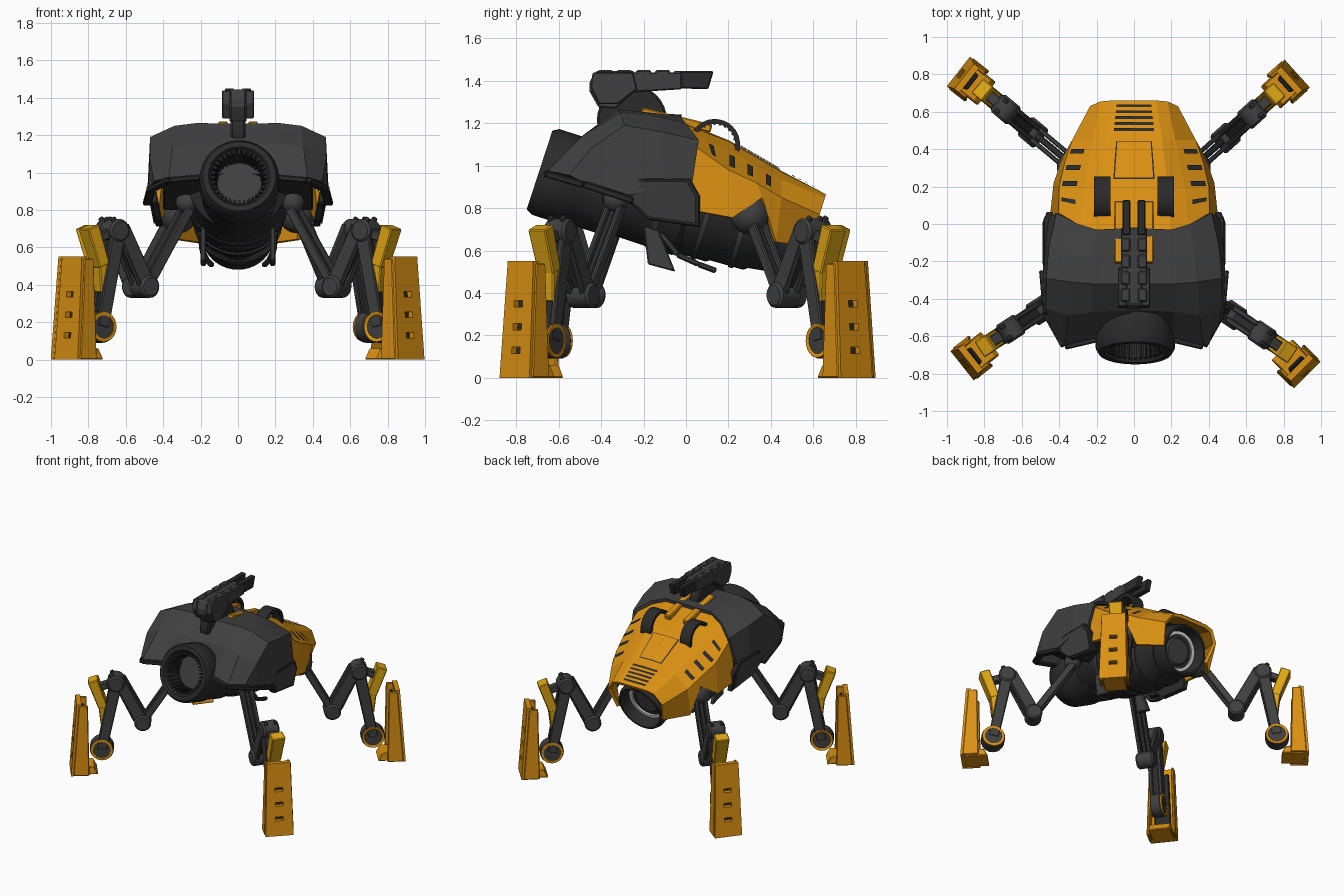
import bpy, bmesh, math
from mathutils import Vector, Matrix

if "Cube" in bpy.data.objects:
    bpy.data.objects.remove(bpy.data.objects["Cube"])


def material(name, r, g, b):
    m = bpy.data.materials.new(name)
    m.use_nodes = True
    m.diffuse_color = (r, g, b, 1)
    bsdf = next(n for n in m.node_tree.nodes if n.type == "BSDF_PRINCIPLED")
    bsdf.inputs["Base Color"].default_value = (r, g, b, 1)
    return m


ORANGE = material("orange", 0.7, 0.28, 0.006)
AMBER = material("amber", 0.74, 0.38, 0.007)
GREY = material("charcoal", 0.05, 0.05, 0.05)
BLACK = material("near black", 0.024, 0.024, 0.024)
LIGHT = material("light ring", 0.7, 0.7, 0.7)


def build(name, verts, faces, mat, M=Matrix(), smooth=False, closed=True, bevel=0.0):
    bm = bmesh.new()
    vs = [bm.verts.new(M @ Vector(v)) for v in verts]
    for f in faces:
        bm.faces.new([vs[i] for i in f])
    if closed:
        bmesh.ops.recalc_face_normals(bm, faces=bm.faces)
    me = bpy.data.meshes.new(name)
    bm.to_mesh(me)
    bm.free()
    me.materials.append(mat)
    ob = bpy.data.objects.new(name, me)
    bpy.context.collection.objects.link(ob)
    if bevel:
        mod = ob.modifiers.new("bevel", "BEVEL")
        mod.width, mod.segments = bevel, 1
    if smooth:
        bpy.ops.object.select_all(action="DESELECT")
        ob.select_set(True)
        bpy.context.view_layer.objects.active = ob
        bpy.ops.object.shade_smooth_by_angle(angle=math.radians(35))
    return ob


def block(name, M, lo, hi, z0, z1, mat, bevel=0.006):
    """Tapered box; lo and hi are (x0, x1, y0, y1) at the two ends."""
    vs = [(r[a], r[b], z) for r, z in ((lo, z0), (hi, z1)) for a, b in ((0, 2), (1, 2), (1, 3), (0, 3))]
    fs = [(0, 1, 2, 3), (4, 5, 6, 7)] + [(i, (i + 1) % 4, (i + 1) % 4 + 4, i + 4) for i in range(4)]
    return build(name, vs, fs, mat, M, bevel=bevel)


def strut(name, p, q, w, t, mat, M=Matrix(), taper=1.0):
    p, q = Vector(p), Vector(q)
    R = (q - p).to_track_quat("Z", "Y").to_matrix().to_4x4()
    a, b = w / 2, t / 2
    lo = (-a, a, -b, b)
    return block(name, M @ Matrix.Translation(p) @ R, lo, [c * taper for c in lo], 0, (q - p).length, mat)


def lathe(name, prof, origin, axis, mat, n=32, M=Matrix()):
    R = Vector((0, 0, 1)).rotation_difference(Vector(axis)).to_matrix().to_4x4()
    vs = [(r * math.cos(k * math.tau / n), r * math.sin(k * math.tau / n), s) for s, r in prof for k in range(n)]
    fs = [(i * n + k, i * n + (k + 1) % n, (i + 1) * n + (k + 1) % n, (i + 1) * n + k)
          for i in range(len(prof) - 1) for k in range(n)]
    fs += [tuple(range(n)), tuple(range((len(prof) - 1) * n, len(prof) * n))]
    return build(name, vs, fs, mat, M @ Matrix.Translation(origin) @ R, smooth=True)


def ring(name, r0, r1, half, origin, axis, mat, n=32, M=Matrix()):
    prof = [(-half, r0), (-half, r1), (half, r1), (half, r0), (-half, r0)]
    ob = lathe(name, prof, origin, axis, mat, n, M)
    bm = bmesh.new()
    bm.from_mesh(ob.data)
    bmesh.ops.delete(bm, geom=[f for f in bm.faces if len(f.verts) > 4], context="FACES_ONLY")
    bmesh.ops.remove_doubles(bm, verts=bm.verts, dist=1e-5)
    bmesh.ops.recalc_face_normals(bm, faces=bm.faces)
    bm.to_mesh(ob.data)
    bm.free()
    return ob


def prism(name, pts, x0, x1, mat, lean=0.0, bevel=0.006):
    """Side outline (y, z) extruded across x; lean shifts x with height."""
    n, zm = len(pts), max(z for _, z in pts)
    vs = [(x + lean * (z - zm), y, z) for x in (x0, x1) for y, z in pts]
    fs = [tuple(range(n)), tuple(range(n, 2 * n))] + [(i, (i + 1) % n, (i + 1) % n + n, i + n) for i in range(n)]
    return build(name, vs, fs, mat, bevel=bevel)


def shell(name, rows, mat):
    full = [[(-x, y, z) for x, y, z in r[:0:-1]] + list(r) for r in rows]
    n = len(full[0])
    fs = [(i * n + j, i * n + j + 1, (i + 1) * n + j + 1, (i + 1) * n + j)
          for i in range(len(rows) - 1) for j in range(n - 1)]
    ob = build(name, [v for r in full for v in r], fs, mat, closed=False)
    mod = ob.modifiers.new("thickness", "SOLIDIFY")
    mod.thickness, mod.offset = 0.025, -1
    return ob


def decal(name, rows, i, j, u0, u1, v0, v1, mat, lift=0.007):
    """Mirrored thin plate lying on one panel of a shell."""
    c = [Vector(rows[i + a][j + b]) for a in (0, 1) for b in (0, 1)]
    pt = lambda u, v: c[0].lerp(c[1], v).lerp(c[2].lerp(c[3], v), u)
    q = [pt(u0, v0), pt(u0, v1), pt(u1, v1), pt(u1, v0)]
    nrm = (q[1] - q[0]).cross(q[3] - q[0]).normalized()
    q = [p + nrm * lift for p in q]
    build(name, q + [Vector((-p.x, p.y, p.z)) for p in q], [(0, 1, 2, 3), (7, 6, 5, 4)], mat, closed=False)


# Front armour shell
front = [
    [(0, -.50, 1.0), (.2, -.61, .985), (.37, -.65, .975), (.45, -.55, .955), (.46, -.5, .93)],
    [(0, -.46, 1.15), (.22, -.47, 1.15), (.35, -.49, 1.14), (.472, -.45, 1.08), (.48, -.45, .92)],
    [(0, -.32, 1.26), (.22, -.32, 1.265), (.34, -.31, 1.25), (.47, -.29, 1.19), (.487, -.27, .86)],
    [(0, -.17, 1.25), (.22, -.17, 1.25), (.32, -.17, 1.24), (.455, -.12, 1.16), (.48, -.1, .9)],
    [(0, -.02, 1.24), (.2, -.03, 1.235), (.3, 0, 1.2), (.415, .06, 1.12), (.46, .03, .92)]]
shell("front_armour", front, GREY)

# Rear armour shell with vents and hatch
rear = [
    [(0, -.06, 1.225), (.2, -.06, 1.215), (.29, -.03, 1.18), (.405, .03, 1.1), (.45, .03, .79)],
    [(0, .2, 1.12), (.18, .2, 1.115), (.27, .2, 1.07), (.4, .2, .98), (.43, .22, .755)],
    [(0, .33, 1.045), (.165, .33, 1.04), (.245, .33, 1.0), (.37, .33, .92), (.38, .36, .85)],
    [(0, .45, .975), (.15, .45, .97), (.22, .45, .935), (.33, .45, .85), (.335, .425, .64)],
    [(0, .66, .865), (.12, .66, .865), (.18, .655, .85), (.235, .63, .77), (.2, .57, .62)]]
shell("rear_armour", rear, ORANGE)
for i, u in ((0, .6), (1, .1), (1, .75), (2, .45)):
    h = .055 if i == 0 else .1
    decal("side_vent", rear, i, 2, u - h, u + h, .25, .85, BLACK, .009)
for u in (.25, .4, .55, .7, .85):
    decal("rear_vent", rear, 3, 0, u - .035, u + .035, 0, .75, BLACK)
for i, a, b in ((1, .3, 1), (2, 0, .9)):
    decal("hatch_seam", rear, i, 0, a, b, 0, .63, BLACK, .004)
    decal("hatch", rear, i, 0, a + (.04 if a else 0), b - (.04 if b < 1 else 0), 0, .585, ORANGE, .008)

# Inner frame
prism("inner_frame", [(-.5, .96), (-.32, 1.1), (0, 1.06), (.04, .84), (-.2, .8)], -.4, .4, BLACK)

# Mirrored body details
skirt = [(-.29, .84), (-.22, .94), (.02, .94), (.065, .86), (.065, .71), (-.18, .745), (-.25, .81)]
cy, cz = (sum(p[k] for p in skirt) / len(skirt) for k in (0, 1))
panel = [(cy + (y - cy) * .88, cz + (z - cz) * .85) for y, z in skirt]
lip = [(.2, -.61, .975), (.37, -.65, .96), (.465, -.48, .91), (.485, -.25, .835)]
for s in (-1, 1):
    prism("side_skirt", skirt, s * .445, s * .485, BLACK, s * .2)
    prism("skirt_panel", panel, s * .47, s * .49, GREY, s * .2, 0)
    for p, q in zip(lip, lip[1:]):
        strut("armour_lip", (s * p[0], p[1], p[2]), (s * q[0], q[1], q[2]), .045, .03, BLACK)
    strut("top_rail", (s * .08, -.21, 1.255), (s * .08, .12, 1.175), .05, .04, ORANGE)
    ring("dorsal_ring", .098, .12, .045, (s * .17, .135, 1.1), (1, 0, 0), BLACK)
    for k in range(24):
        R = Matrix.Translation((s * .17, .135, 1.1)) @ Matrix.Rotation(k * math.tau / 24, 4, "X")
        block("ring_rib", R, (-.035, .035, -.005, .005), (-.035, .035, -.005, .005), .092, .1, GREY, 0)
    prism("belly_flap", [(-.2, .72), (-.13, .70), (-.05, .5), (-.18, .535)], s * .17, s * .2, GREY)
    for p, q in zip([(.2, -.12, .68), (.19, -.04, .58), (.17, .06, .535)], [(.19, -.04, .58), (.17, .06, .535), (.14, .14, .505)]):
        strut("belly_rib", (s * p[0], p[1], p[2]), (s * q[0], q[1], q[2]), .03, .025, GREY)

# Main cannon, belly drum and rear nozzle share one tilted axis
AX = Vector((0, .95, -.31)).normalized()
muzzle, drum = Vector((.007, -.69, .98)), Vector((0, -.668, 1.057))
lathe("main_cannon", [(.15, .01), (.15, .13), (.03, .145), (0, .165), (0, .195), (.03, .212), (.18, .212), (.2, .2), (.42, .2)],
      muzzle, AX, BLACK, 40)
lathe("cannon_core", [(.135, .118), (.155, .118)], muzzle, AX, GREY, 40)
T = Matrix.Translation(muzzle) @ Vector((0, 0, 1)).rotation_difference(AX).to_matrix().to_4x4()
for k in range(32):
    block("cannon_tooth", T @ Matrix.Rotation(k * math.tau / 32, 4, "Z"), (.13, .165, -.006, .006),
          (.12, .15, -.006, .006), .015, .14, BLACK, 0)
lathe("belly_drum", [(.3, .2), (.35, .265), (.72, .268), (.74, .25), (.88, .248), (.9, .236), (1.06, .23), (1.08, .215), (1.18, .2)],
      drum, AX, BLACK, 40)
for s, r in ((.6, .272), (.82, .256), (1.0, .239)):
    ring("drum_band", r - .03, r, .012, drum + AX * s, AX, GREY, 40)
lathe("rear_nozzle", [(1.15, .19), (1.27, .192), (1.3, .18), (1.3, .165), (1.24, .155), (1.2, .15), (1.2, .01)], drum, AX, BLACK, 40)
ring("nozzle_light", .122, .146, .008, drum + AX * 1.21, AX, LIGHT, 40)
lathe("nozzle_core", [(1.19, .11), (1.215, .09)], drum, AX, GREY)

# Top turret
prism("turret_body", [(-.43, 1.445), (-.24, 1.445), (-.22, 1.4), (-.23, 1.355), (-.33, 1.265), (-.41, 1.27), (-.455, 1.35), (-.455, 1.39)],
      -.045, .045, GREY, bevel=.01)
for s in (-1, 1):
    prism("turret_cheek", [(-.44, 1.44), (-.25, 1.44), (-.23, 1.36), (-.32, 1.29), (-.41, 1.29), (-.45, 1.37)], s * .04, s * .085, GREY)
    prism("launch_rail", [(-.06, 1.445), (.13, 1.445), (.105, 1.36), (-.06, 1.365)], s * .04 - .022, s * .04 + .022, BLACK)
    for y in (-.38, -.29, -.2, -.11):
        prism("rail_segment", [(y - .035, 1.45), (y + .035, 1.45), (y + .04, 1.4), (y - .04, 1.4)], s * .02, s * .07, GREY)
prism("turret_barrel", [(-.3, 1.44), (-.02, 1.44), (-.02, 1.36), (-.26, 1.345)], -.07, .07, GREY)
prism("turret_neck", [(-.36, 1.32), (-.24, 1.34), (-.16, 1.2), (-.34, 1.2)], -.03, .03, BLACK)
lathe("turret_pivot", [(-.04, .155), (-.03, .165), (.03, .165), (.04, .155)], (0, -.255, 1.215), (1, 0, 0), BLACK)


def leg(x, y, azimuth, foot_azimuth, hip_r, ball):
    """Leg laid out in its own plane: x outward from the lower knee, z up."""
    M = Matrix.Translation((x, y, 0)) @ Matrix.Rotation(math.radians(azimuth), 4, "Z")
    hip, knee, elbow, ankle = (hip_r, 0, .81), (0, 0, .39), (.19, 0, .69), (.29, 0, .175)
    across = (0, 1, 0)
    lathe("hip_ball", [(ball * -math.cos(a * math.pi / 12), max(ball * math.sin(a * math.pi / 12), .001)) for a in range(13)],
          (hip_r, 0, .77 if ball > .08 else .84), across, GREY, 24, M)
    for t in (-.035, .035):
        off = Matrix.Translation((0, t, 0))
        strut("thigh_rod", hip, knee, .025, .05, GREY, M @ off)
        strut("fore_plate", (0, 0, .39), (.165, 0, .71), .03, .09, GREY, M @ off, .9)
        strut("elbow_piston", (.05, 0, .4), (.225, 0, .76), .022, .03, GREY, M @ off)
        strut("shin_plate", elbow, ankle, .03, .085, GREY, M @ off, .85)
    strut("thigh_core", hip, knee, .035, .025, BLACK, M)
    strut("fore_core", knee, elbow, .05, .04, BLACK, M)
    strut("shin_core", elbow, ankle, .05, .05, BLACK, M)
    for name, c, r, h in (("knee_joint", knee, .06, .065), ("elbow_joint", elbow, .062, .06), ("ankle_joint", ankle, .085, .045)):
        lathe(name, [(-h, r - .012), (-h + .012, r), (h - .012, r), (h, r - .012)], c, across, GREY, 24, M)
    ring("ankle_ring", .062, .08, .049, ankle, across, ORANGE, 24, M)
    # Shin guard bends from outside the elbow down along the shin
    strut("shin_guard", (.355, 0, .71), (.28, 0, .5), .1, .075, AMBER, M, .9)
    strut("shin_guard_lower", (.285, 0, .52), (.275, 0, .36), .09, .06, AMBER, M, .75)
    strut("guard_mount", elbow, (.33, 0, .64), .06, .05, GREY, M)
    # Foot: slotted outer shield, side flanges, toe base
    a = M @ Vector(ankle)
    F = Matrix.Translation((a.x, a.y, 0)) @ Matrix.Rotation(math.radians(foot_azimuth), 4, "Z")
    for s in (-1, 1):
        block("shield_rail", F, (.195, .225, s * .028, s * .1), (.15, .185, s * .028, s * .085), 0, .55, ORANGE, 0)
        block("foot_flange", F, (.095, .21, s * .095 - .01, s * .095 + .01), (.105, .17, s * .08 - .01, s * .08 + .01), 0, .54, ORANGE)
    for z0, z1 in ((0, .115), (.145, .225), (.255, .335), (.365, .55)):
        lo, hi = ((.195 - .0818 * z, .225 - .0727 * z, -.03, .03) for z in (z0, z1))
        block("shield_bar", F, lo, hi, z0, z1, ORANGE, 0)
    block("foot_base", F, (.03, .2, -.08, .08), (.06, .2, -.075, .075), 0, .06, ORANGE)
    block("foot_liner", F, (.165, .185, -.06, .06), (.125, .145, -.05, .05), .08, .5, BLACK)


for spec in ((.527, -.487, -34, -45, -.28, .06), (-.5, -.46, 213, 218.5, -.27, .06),
             (.49, .46, 42, 42, -.235, .095), (-.54, .49, 140, 142, -.29, .095)):
    leg(*spec)
